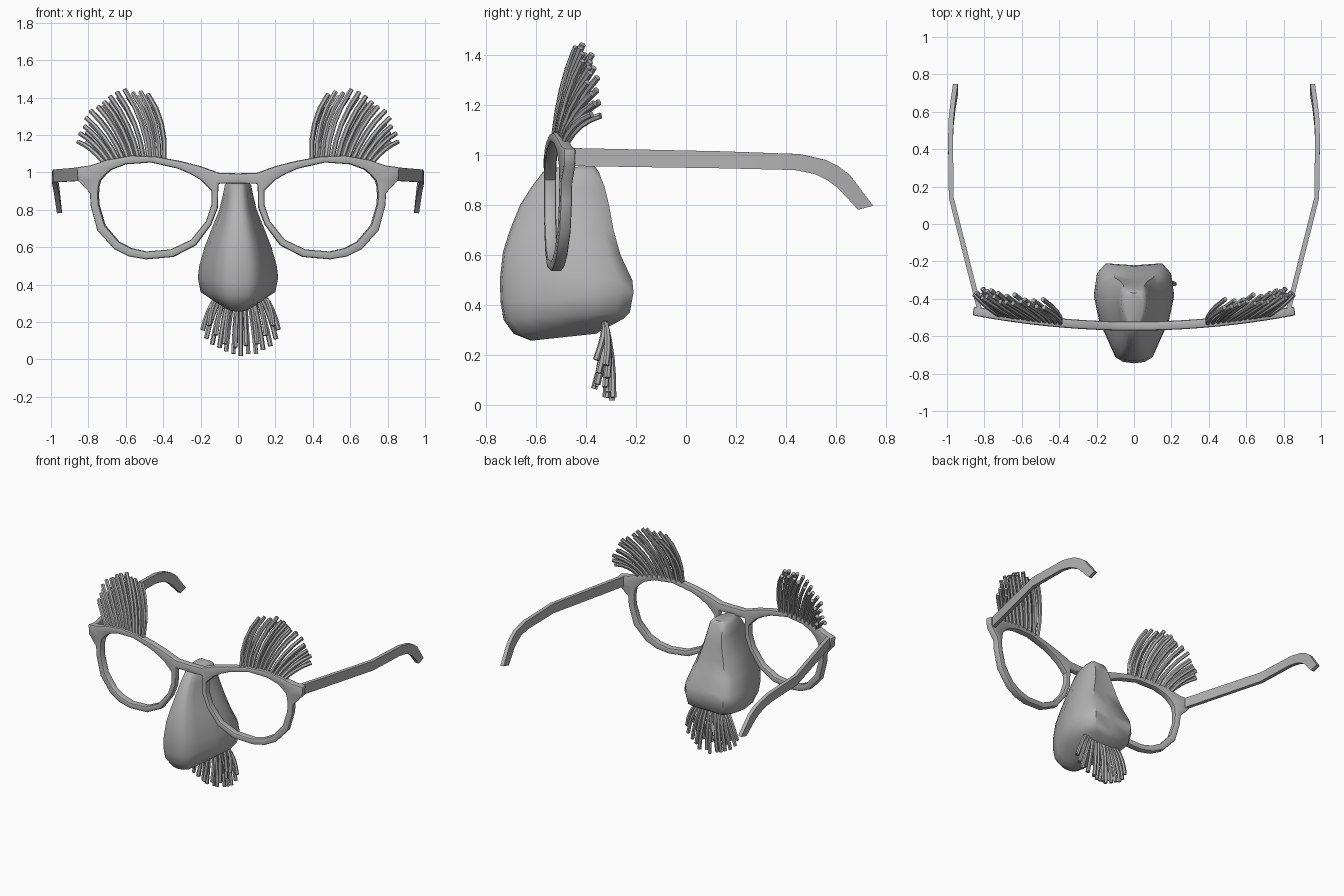
import bpy
import bmesh
import random
from math import sin, cos, radians
from mathutils import Vector

default_cube = bpy.data.objects.get("Cube")
if default_cube:
    bpy.data.objects.remove(default_cube, do_unlink=True)

grey = bpy.data.materials.new("plain_grey")
grey.use_nodes = True
grey.diffuse_color = (0.45, 0.45, 0.45, 1)
grey.node_tree.nodes["Principled BSDF"].inputs["Base Color"].default_value = grey.diffuse_color


def link(name, data):
    obj = bpy.data.objects.new(name, data)
    bpy.context.collection.objects.link(obj)
    data.materials.append(grey)
    return obj


def finish(obj, angle):
    """Apply modifiers or curve bevels, then shade smooth with sharp edges kept."""
    bpy.ops.object.select_all(action='DESELECT')
    obj.select_set(True)
    bpy.context.view_layer.objects.active = obj
    bpy.ops.object.convert(target='MESH')
    bpy.ops.object.shade_smooth_by_angle(angle=radians(angle))


def mesh_object(name, bm):
    bmesh.ops.recalc_face_normals(bm, faces=bm.faces)
    mesh = bpy.data.meshes.new(name)
    bm.to_mesh(mesh)
    bm.free()
    return link(name, mesh)


def plate(name, bm, thickness, bevel):
    """Thicken a one-sided sheet, mirror it across x and round its edges."""
    obj = mesh_object(name, bm)
    mirror = obj.modifiers.new("mirror", 'MIRROR')
    mirror.use_clip = True
    solid = obj.modifiers.new("thickness", 'SOLIDIFY')
    solid.thickness = thickness
    solid.offset = 0
    if bevel:
        rounding = obj.modifiers.new("rounding", 'BEVEL')
        rounding.width = bevel
        rounding.segments = 2
        rounding.limit_method = 'ANGLE'
        rounding.angle_limit = radians(50)
    finish(obj, 40)


def front_y(x):
    """Gentle wrap of the spectacle front."""
    return -0.546 + 0.11 * x * x


# Spectacle front: lens opening (x, z) paired with outer edge (x, z)
rim = [
    (.14, .90, .105, .94), (.20, .96, .10, .997), (.255, .992, .20, 1.033),
    (.32, 1.02, .305, 1.06), (.465, 1.053, .44, 1.085), (.60, 1.043, .57, 1.09),
    (.675, 1.015, .70, 1.067), (.705, .99, .786, 1.037), (.735, .955, .86, 1.027),
    (.743, .92, .855, .96), (.745, .88, .79, .89), (.743, .83, .785, .82),
    (.71, .717, .75, .69), (.636, .63, .66, .59), (.57, .595, .58, .55),
    (.49, .577, .49, .535), (.36, .588, .345, .548), (.25, .64, .225, .61),
    (.17, .74, .143, .72), (.14, .83, .108, .81),
]
bm = bmesh.new()
inner = [bm.verts.new((a, front_y(a), b)) for a, b, c, d in rim]
outer = [bm.verts.new((c, front_y(c), d)) for a, b, c, d in rim]
for i in range(len(rim)):
    j = (i + 1) % len(rim)
    bm.faces.new((inner[i], inner[j], outer[j], outer[i]))
# Bridge reaching the centre line
low = bm.verts.new((0, front_y(0), .94))
high = bm.verts.new((0, front_y(0), .995))
bm.faces.new((outer[0], outer[1], high, low))
plate("spectacle_front", bm, 0.048, 0.01)

# Temple arms: x, then top edge (y, z) and bottom edge (y, z)
arm = [
    (.825, -.46, 1.028, -.46, .956), (.977, .14, 1.015, .14, .947),
    (.981, .456, 1.004, .436, .94), (.978, .56, .98, .516, .924),
    (.973, .61, .955, .565, .90), (.968, .656, .92, .608, .868),
    (.955, .748, .798, .688, .782),
]
bm = bmesh.new()
edges = [(bm.verts.new((x, ty, tz)), bm.verts.new((x, by, bz)))
         for x, ty, tz, by, bz in arm]
for (a, b), (c, d) in zip(edges, edges[1:]):
    bm.faces.new((a, b, d, c))
plate("temple_arms", bm, 0.026, 0)

# Nose: stacked rings of front (y, z), back (y, z) and half width
rings = [
    (-.545, .95, -.365, .955, .05), (-.575, .93, -.35, .935, .07),
    (-.62, .87, -.325, .87, .083), (-.664, .80, -.308, .80, .10),
    (-.705, .70, -.29, .70, .14), (-.733, .61, -.262, .60, .178),
    (-.745, .50, -.215, .50, .207), (-.742, .41, -.21, .45, .215),
    (-.73, .34, -.225, .37, .20), (-.69, .285, -.25, .345, .145),
    (-.62, .257, -.36, .285, .07),
]
# Half outline of a ring: depth fraction and width fraction
outline = [(0, 0), (.015, .28), (.06, .47), (.2, .62), (.42, .87), (.68, 1),
           (.9, .92), (1, .7), (.98, 0)]
loop = outline + [(u, -w) for u, w in outline[-2:0:-1]]
bm = bmesh.new()
stack = []
for yf, zf, yb, zb, half in rings:
    stack.append([bm.verts.new((half * w, yf + (yb - yf) * u, zf + (zb - zf) * u))
                  for u, w in loop])
for upper, lower in zip(stack, stack[1:]):
    for i in range(len(loop)):
        j = (i + 1) % len(loop)
        bm.faces.new((upper[i], upper[j], lower[j], lower[i]))
bm.faces.new(stack[0])
bm.faces.new(stack[-1])
finish(mesh_object("nose", bm), 50)


def hair_tuft(name, strands, radius):
    """Thin six-sided strands, each bent through root, control and tip."""
    curve = bpy.data.curves.new(name, 'CURVE')
    curve.dimensions = '3D'
    curve.bevel_depth = radius
    curve.bevel_resolution = 1
    curve.use_fill_caps = True
    steps = 4
    for root, control, tip in strands:
        spline = curve.splines.new('POLY')
        spline.points.add(steps)
        for i, point in enumerate(spline.points):
            t = i / steps
            place = root.lerp(control, t).lerp(control.lerp(tip, t), t)
            point.co = (*place, 1)
    finish(link(name, curve), 35)


# Eyebrows: two rows fanning up, outwards and back from the rim
def eyebrow(side):
    rng = random.Random(4)
    strands = []
    for count, reach, back in ((13, 1.0, 0.0), (10, .9, .03)):
        for i in range(count):
            t = i / (count - 1)
            root_x = .395 + .32 * t
            angle = radians(106 - 100 * t)
            size = reach * rng.uniform(.95, 1.03)
            tip = Vector((.56 + .29 * size * cos(angle),
                          front_y(root_x) + .09 + back + .03 * t + rng.uniform(-.01, .015),
                          1.13 + .31 * size * sin(angle)))
            root = Vector((root_x, front_y(root_x) + back * .4, 1.07 - .02 * t))
            control = root.lerp(tip, .5)
            control.x -= .06 * (1 - t)
            control.y -= .02
            control.z += .03
            for point in (root, control, tip):
                point.x *= side
            strands.append((root, control, tip))
    return strands


hair_tuft("left_eyebrow", eyebrow(1), 0.013)
hair_tuft("right_eyebrow", eyebrow(-1), 0.013)

# Moustache: two rows fanning down from under the nose
rng = random.Random(7)
whiskers = []
for count, reach, tip_y in ((13, 1.0, -.305), (8, .84, -.35)):
    for i in range(count):
        s = 2 * i / (count - 1) - 1
        angle = radians(58 * s)
        size = reach * rng.uniform(.94, 1.02)
        root = Vector((.015 + .13 * s, -.325, .33))
        tip = Vector((.015 + .25 * size * sin(angle), tip_y + rng.uniform(-.02, .015),
                      .31 - .30 * size * cos(angle)))
        control = root.lerp(tip, .5) + Vector((.01 * s, .02, .03 * abs(s)))
        whiskers.append((root, control, tip))
hair_tuft("moustache", whiskers, 0.013)
